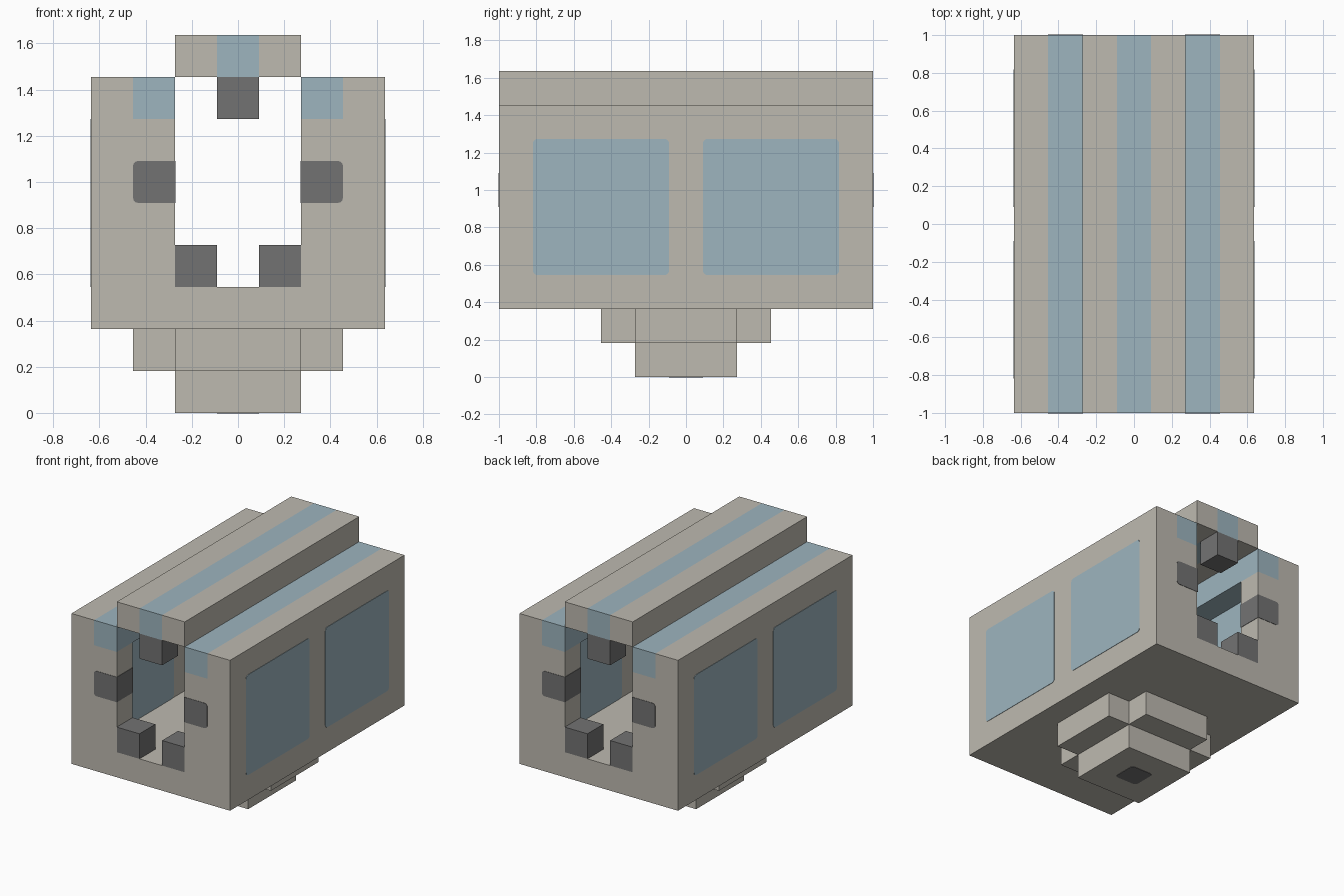
import bpy, bmesh
from mathutils import Vector

old = bpy.data.objects.get("Cube")
if old:
    bpy.data.objects.remove(old, do_unlink=True)

U = 2 / 11        # one block
PROUD = 0.015     # how far inlays stand out, in blocks


def material(name, rgb):
    m = bpy.data.materials.new(name)
    m.use_nodes = True
    m.diffuse_color = (*rgb, 1)
    m.node_tree.nodes["Principled BSDF"].inputs["Base Color"].default_value = (*rgb, 1)
    return m


BEIGE = material("warm_grey_panel", (0.515, 0.491, 0.434))
BLUE = material("pale_blue_glass", (0.337, 0.462, 0.521))
DARK = material("dark_grey", (0.171, 0.171, 0.171))


def box(name, mat, xs, ys, zs, round_axis=None, keep=lambda mid: True):
    """Box between ranges in blocks; edges along round_axis may be rounded."""
    bm = bmesh.new()
    bmesh.ops.create_cube(bm, size=1)
    for v in bm.verts:
        v.co = Vector([max(r) if c > 0 else min(r)
                       for c, r in zip(v.co, (xs, ys, zs))]) * U
    if round_axis is not None:
        edges = []
        for e in bm.edges:
            d = e.verts[1].co - e.verts[0].co
            mid = (e.verts[0].co + e.verts[1].co) / (2 * U)
            if abs(d[round_axis]) > 0.9 * d.length and keep(mid):
                edges.append(e)
        bmesh.ops.bevel(bm, geom=edges, offset=0.12 * U, segments=3,
                        profile=0.5, affect='EDGES')
    mesh = bpy.data.meshes.new(name)
    bm.to_mesh(mesh)
    bm.free()
    mesh.materials.append(mat)
    ob = bpy.data.objects.new(name, mesh)
    bpy.context.collection.objects.link(ob)
    return ob


FULL = (-5.5, 5.5)

# Floor and roof
box("floor", BEIGE, (-2.5, 2.5), FULL, (2, 3))
box("roof_light_strip", BLUE, (-0.5, 0.5), FULL, (8, 9))

for s, side in ((1, "left"), (-1, "right")):
    # Long side parts
    box(f"{side}_wall", BEIGE, (s * 2.5, s * 3.5), FULL, (2, 8))
    box(f"{side}_roof", BEIGE, (s * 0.5, s * 1.5), FULL, (8, 9))
    box(f"{side}_skylight", BLUE, (s * 1.5, s * 2.5), FULL, (7, 8))
    for t, end in ((-1, "front"), (1, "back")):
        # Windows seen from inside and outside
        box(f"{side}_{end}_window", BLUE,
            (s * (2.5 - PROUD), s * (3.5 + PROUD)), (t * 0.5, t * 4.5), (3, 7), 0)
        # Door jamb, its lamp and the floor block
        box(f"{side}_{end}_jamb", BEIGE, (s * 1.5, s * 2.5),
            (t * 4.5, t * 5.5), (3, 7))
        box(f"{side}_{end}_lamp", DARK, (s * (1.5 - PROUD), s * 2.5),
            (t * (4.5 - PROUD), t * (5.5 + PROUD)), (5, 6), 1,
            lambda mid: abs(mid.x) > 2)
        box(f"{side}_{end}_floor_block", DARK, (s * 0.5, s * 1.5),
            (t * 4.5, t * 5.5), (3, 4))

# Blocks under the roof at each end
for t, end in ((-1, "front"), (1, "back")):
    box(f"{end}_ceiling_block", DARK, (-0.5, 0.5), (t * 4.5, t * 5.5), (7, 8))

# Cross-shaped mount and foot
box("mount_core", BEIGE, (-1.5, 1.5), (-2.5, 2.5), (1, 2))
for s, side in ((1, "left"), (-1, "right")):
    box(f"{side}_mount_arm", BEIGE, (s * 1.5, s * 2.5), (-1.5, 1.5), (1, 2))
box("foot", BEIGE, (-1.5, 1.5), (-1.5, 1.5), (0, 1))
box("foot_socket", DARK, (-0.5, 0.5), (-0.5, 0.5), (-PROUD, 0.5), 2)
